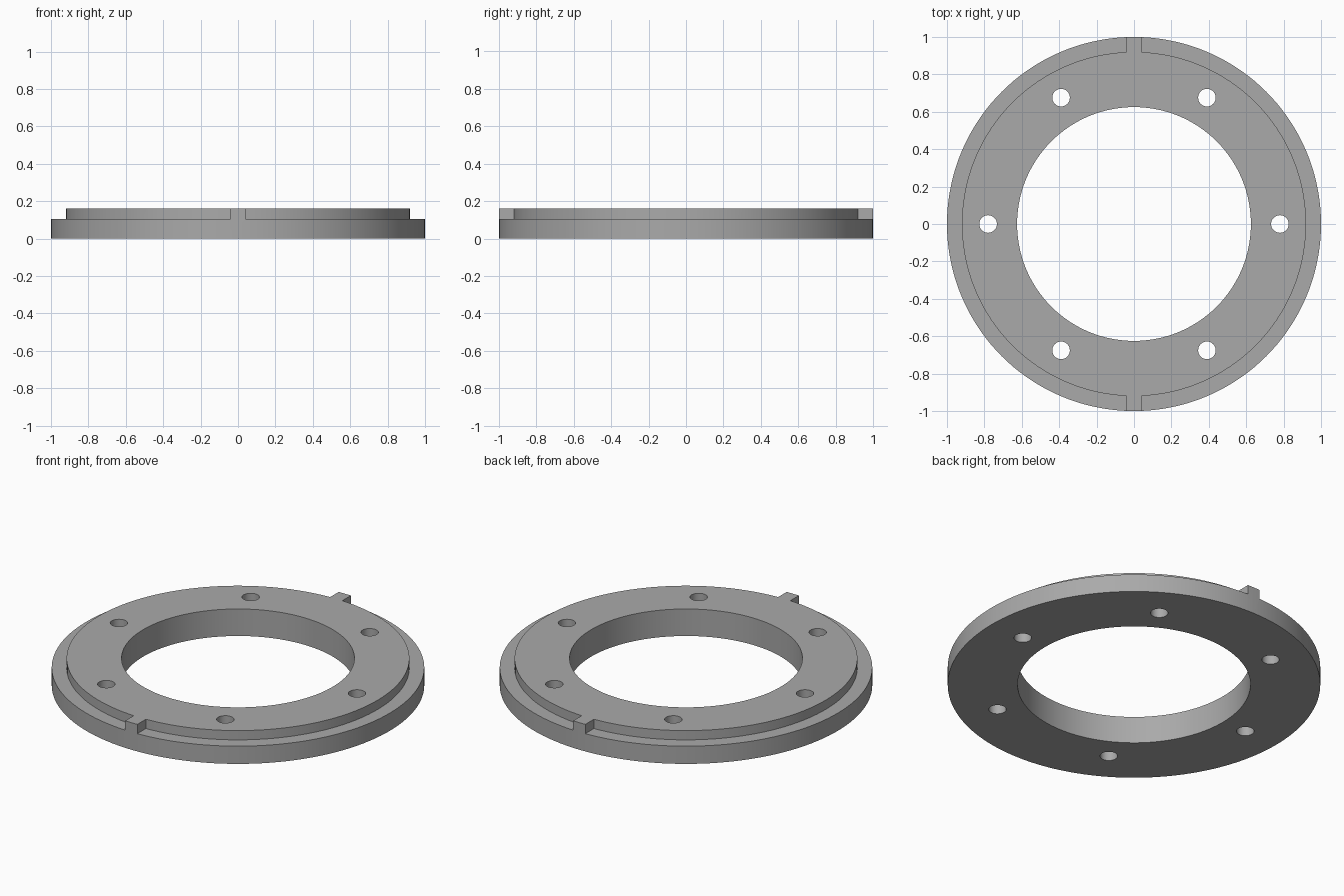
import bpy, bmesh
from math import pi, sin, cos, asin, sqrt, radians

if "Cube" in bpy.data.objects:
    bpy.data.objects.remove(bpy.data.objects["Cube"])

OUTER, RIM, BORE = 1.0, 0.92, 0.625
STEP_Z, TOP_Z = 0.105, 0.16
HOLE, HOLE_CIRCLE = 0.047, 0.78
TAB = 0.04  # half width

grey = bpy.data.materials.new("satin grey")
grey.use_nodes = True
colour = (0.4, 0.4, 0.4, 1)
grey.diffuse_color = colour
grey.node_tree.nodes["Principled BSDF"].inputs["Base Color"].default_value = colour


def arc(radius, start, end, steps):
    return [(radius * cos(start + (end - start) * i / steps),
             radius * sin(start + (end - start) * i / steps)) for i in range(steps + 1)]


def circle(radius, steps, cx=0, cy=0):
    return [(cx + x, cy + y) for x, y in arc(radius, 0, 2 * pi, steps)[:-1]]


def prism(name, outline, z0, z1):
    """Extrude a flat outline from z0 up to z1."""
    bm = bmesh.new()
    face = bm.faces.new([bm.verts.new((x, y, z0)) for x, y in outline])
    top = bmesh.ops.extrude_face_region(bm, geom=[face])["geom"]
    bmesh.ops.translate(bm, vec=(0, 0, z1 - z0),
                        verts=[v for v in top if isinstance(v, bmesh.types.BMVert)])
    bmesh.ops.recalc_face_normals(bm, faces=bm.faces)
    mesh = bpy.data.meshes.new(name)
    bm.to_mesh(mesh)
    bm.free()
    mesh.materials.append(grey)
    obj = bpy.data.objects.new(name, mesh)
    bpy.context.collection.objects.link(obj)
    return obj


# Flange disc
flange = prism("flange_ring", circle(OUTER, 144), 0, TOP_Z)

# Central bore and six bolt holes
cutters = [prism("bore_cutter", circle(BORE, 128), -0.1, 0.3)]
for i in range(6):
    a = i * pi / 3
    outline = circle(HOLE, 32, HOLE_CIRCLE * cos(a), HOLE_CIRCLE * sin(a))
    cutters.append(prism("bolt_hole_cutter", outline, -0.1, 0.3))

# Rebate on each side, leaving a key tab at the front and back
reach = pi / 2 - asin(TAB / RIM)
far = OUTER + 0.1
for side in (1, -1):
    outline = arc(RIM, -reach, reach, 72)
    far_angle = pi / 2 - asin(TAB / far)
    outline += arc(far, far_angle, -far_angle, 72)
    cutters.append(prism("rebate_cutter", [(side * x, y) for x, y in outline], STEP_Z, 0.3))

# Cut the flange
bpy.ops.object.select_all(action="DESELECT")
flange.select_set(True)
bpy.context.view_layer.objects.active = flange
for cutter in cutters:
    cutter.hide_render = True
    mod = flange.modifiers.new("cut", "BOOLEAN")
    mod.operation = "DIFFERENCE"
    mod.solver = "EXACT"
    mod.object = cutter
    bpy.ops.object.modifier_apply(modifier=mod.name)
    bpy.data.objects.remove(cutter)

bpy.ops.object.shade_smooth_by_angle(angle=radians(30))
